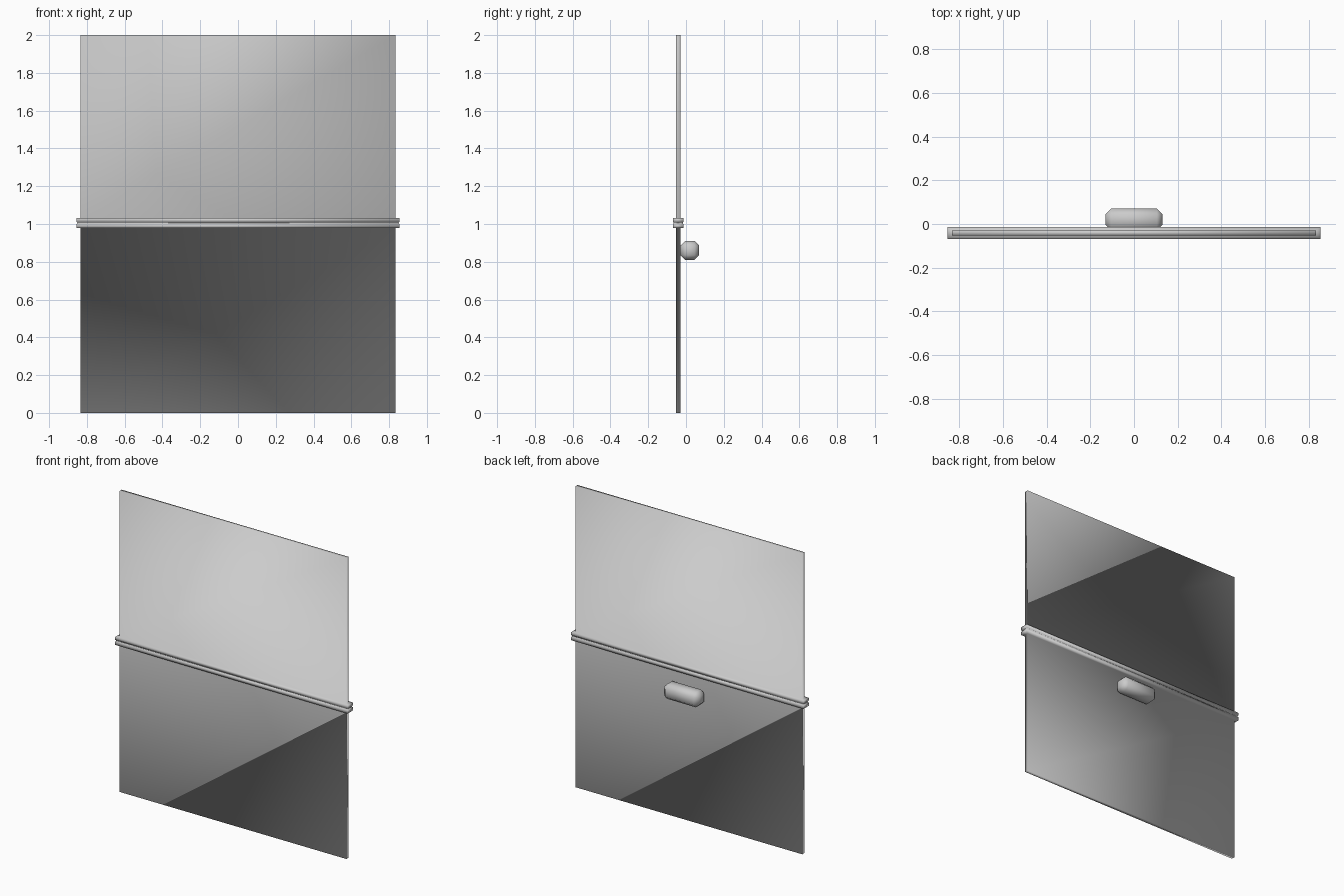
import bpy, bmesh

if "Cube" in bpy.data.objects:
    bpy.data.objects.remove(bpy.data.objects["Cube"])

PY = -0.041  # depth centre of the sheet and rail


def finish(name, bm):
    bmesh.ops.recalc_face_normals(bm, faces=bm.faces[:])
    for f in bm.faces:
        f.smooth = True
    me = bpy.data.meshes.new(name)
    bm.to_mesh(me)
    bm.free()
    ob = bpy.data.objects.new(name, me)
    bpy.context.collection.objects.link(ob)
    return ob


# Window sheet and dividing rail as one smooth loft of rectangles:
# (half width, half depth, height); the rail has a shallow groove all round
PANEL = (0.835, 0.012)
RAIL = (0.855, 0.028)
GROOVE = (0.851, 0.024)
rings = [(PANEL, 0.0), (PANEL, 0.978), (RAIL, 0.978), (RAIL, 0.999),
         (GROOVE, 1.002), (GROOVE, 1.009), (RAIL, 1.012), (RAIL, 1.031),
         (PANEL, 1.031), (PANEL, 2.0)]
bm = bmesh.new()
loops = [[bm.verts.new((sx * x, PY + sy * y, z))
          for sx, sy in ((-1, -1), (1, -1), (1, 1), (-1, 1))]
         for (x, y), z in rings]
for a, b in zip(loops, loops[1:]):
    for i in range(4):
        j = (i + 1) % 4
        bm.faces.new((a[i], a[j], b[j], b[i]))
bm.faces.new(loops[0])
bm.faces.new(loops[-1])
finish("panel_with_rail", bm)

# Rounded handle on the back of the lower half
bm = bmesh.new()
bmesh.ops.create_cube(bm, size=1)
for v in bm.verts:
    v.co = (v.co.x * 0.26, 0.02 + v.co.y * 0.10, 0.86 + v.co.z * 0.10)
bmesh.ops.bevel(bm, geom=bm.edges[:], offset=0.025, segments=1,
                profile=0.5, affect='EDGES')
finish("handle", bm)
